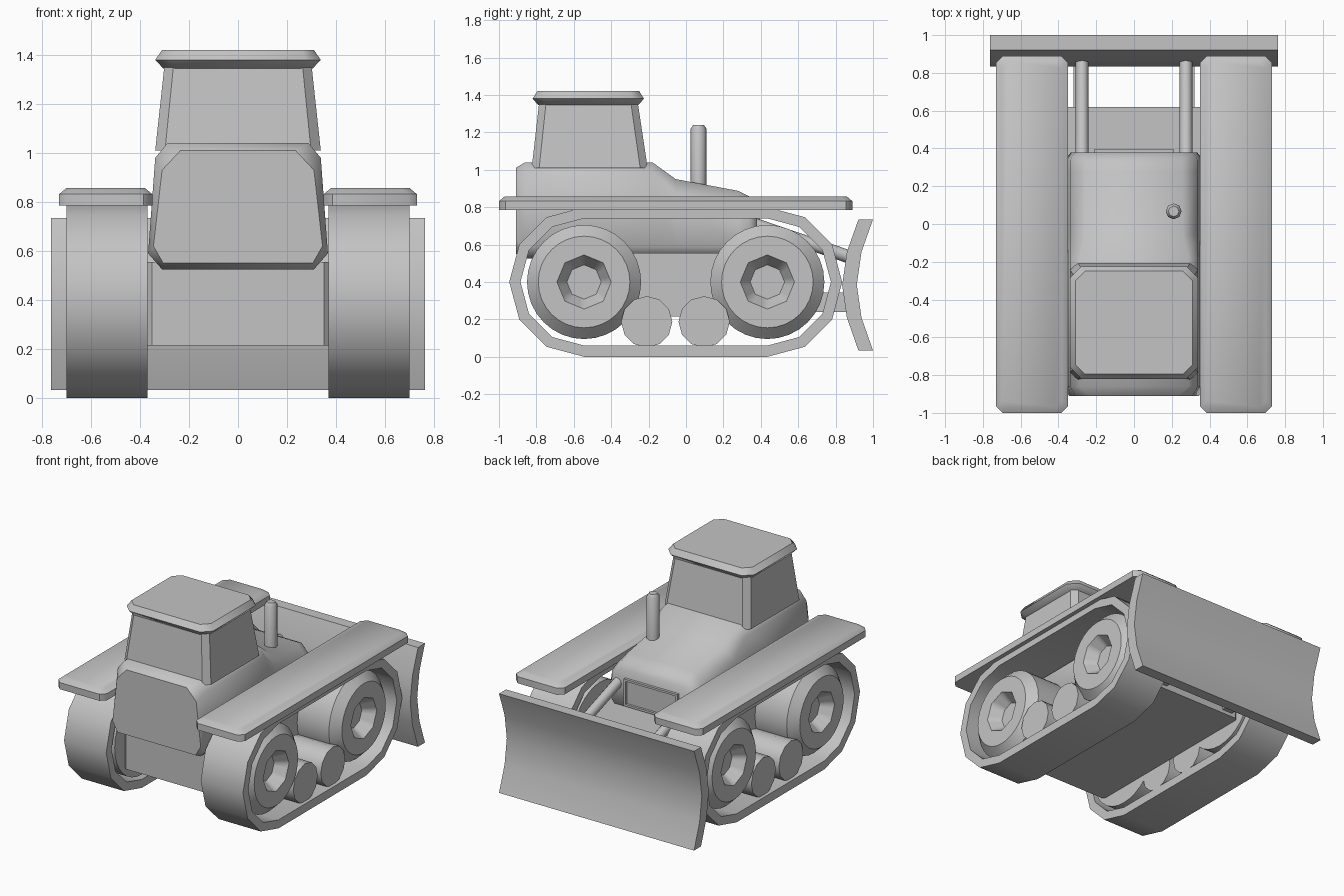
import bpy, bmesh, math

if "Cube" in bpy.data.objects:
    bpy.data.objects.remove(bpy.data.objects["Cube"])

mat = bpy.data.materials.new("plain_grey")
mat.diffuse_color = (0.55, 0.55, 0.55, 1)
mat.use_nodes = True
mat.node_tree.nodes["Principled BSDF"].inputs["Base Color"].default_value = mat.diffuse_color


def loft(name, rings, closed=False, angle=30, sharp_start=False):
    """Skin a list of equal-length point rings; cap the ends unless closed."""
    bm = bmesh.new()
    vs = [[bm.verts.new(p) for p in r] for r in rings]
    n = len(rings[0])
    pairs = list(zip(vs, vs[1:])) + ([(vs[-1], vs[0])] if closed else [])
    for a, b in pairs:
        for i in range(n):
            j = (i + 1) % n
            bm.faces.new((a[i], a[j], b[j], b[i]))
    if not closed:
        bm.faces.new(vs[0])
        bm.faces.new(vs[-1])
    bmesh.ops.recalc_face_normals(bm, faces=bm.faces)
    bm.verts.index_update()
    me = bpy.data.meshes.new(name)
    bm.to_mesh(me)
    bm.free()
    me.shade_smooth()
    me.set_sharp_from_angle(angle=math.radians(angle))
    if sharp_start:
        for e in me.edges:
            if max(e.vertices) < n:
                e.use_edge_sharp = True
    me.materials.append(mat)
    ob = bpy.data.objects.new(name, me)
    bpy.context.collection.objects.link(ob)
    return ob


def oct_rect(x0, x1, y0, y1, c, z):
    """Horizontal rectangle with cut corners."""
    return [(x0 + c, y0, z), (x1 - c, y0, z), (x1, y0 + c, z), (x1, y1 - c, z),
            (x1 - c, y1, z), (x0 + c, y1, z), (x0, y1 - c, z), (x0, y0 + c, z)]


def box(name, x0, x1, y0, y1, z0, z1):
    return loft(name, [[(x0, y0, z), (x1, y0, z), (x1, y1, z), (x0, y1, z)] for z in (z0, z1)])


def disc(x, cy, cz, r, n, octagon=False):
    """Ring of points in the side plane, round or octagonal."""
    pts = []
    for i in range(n):
        a = 2 * math.pi * i / n
        k = math.cos(math.pi / 8) / math.cos(a % (math.pi / 4) - math.pi / 8) if octagon else 1
        pts.append((x, cy + r * k * math.cos(a), cz + r * k * math.sin(a)))
    return pts


REAR, FORE, HUB_Z = -0.545, 0.435, 0.4


def track_ring(x, r):
    """Two half twelve-sided circles joined by straight runs."""
    pts = []
    for cy, start in ((FORE, -90), (REAR, 90)):
        for i in range(7):
            a = math.radians(start + 30 * i)
            pts.append((x, cy + r * math.cos(a), HUB_Z + r * math.sin(a)))
    return pts


# Running gear and fenders on both sides
for s, side in ((1, "right"), (-1, "left")):
    loft("track_" + side, [track_ring(s * 0.37, 0.4), track_ring(s * 0.70, 0.4),
                           track_ring(s * 0.70, 0.34), track_ring(s * 0.37, 0.34)],
         closed=True, angle=35)
    for cy, tag in ((REAR, "rear"), (FORE, "fore")):
        rings = [disc(s * x, cy, HUB_Z, r, 32)
                 for x, r in ((0.37, 0.305), (0.62, 0.305), (0.68, 0.245))]
        rings += [disc(s * x, cy, HUB_Z, r, 32, True)
                  for x, r in ((0.68, 0.145), (0.60, 0.092))]
        loft("wheel_%s_%s" % (tag, side), rings, angle=44)
    for i, cy in enumerate((-0.21, 0.097)):
        loft("roller_%d_%s" % (i, side),
             [disc(s * x, cy, 0.187, 0.137, 12) for x in (0.37, 0.675)], angle=35)

    # Fender plate with bevelled upper edge
    def fender(i, z):
        a, b = sorted((s * (0.35 + i), s * (0.73 - i)))
        return oct_rect(a, b, -1 + i, 0.89 - i, 0.035, z)
    loft("fender_" + side, [fender(0, 0.785), fender(0, 0.832), fender(0.03, 0.857)], angle=45)

    # Blade lift rod and lower push bracket
    loft("lift_rod_" + side,
         [[(s * 0.275 + 0.034 * math.cos(t * math.pi / 6), y,
            z + 0.037 * math.sin(t * math.pi / 6)) for t in range(12)]
          for y, z in ((0.33, 0.72), (0.87, 0.535))], angle=35)
    x0, x1 = sorted((s * 0.24, s * 0.32))
    box("push_arm_" + side, x0, x1, 0.58, 0.87, 0.24, 0.345)

# Chassis filling the space between the tracks, with cut corners
loft("chassis", [oct_rect(-0.372, 0.372, -0.75, 0.62, 0.02, z) for z in (0.215, 0.555)])


# Body and sloping hood: half outline mirrored across the middle
def section(y, half):
    right = [(x, y, z) for x, z in half]
    return right + [(-x, y, z) for x, y, z in reversed(right)]


def full(top, cx=0.05, cz=0.06):
    return [(0.338 - cx, top), (0.338, top - cz), (0.367, 0.59), (0.31, 0.525)]


loft("body", [section(-0.91, [(0.235, 1.01), (0.31, 0.93), (0.345, 0.62), (0.305, 0.55)]),
              section(-0.86, full(1.04)), section(-0.18, full(1.04)),
              section(-0.055, full(0.95, 0.08, 0.09)), section(0.28, full(0.887, 0.08, 0.09)),
              section(0.34, full(0.857, 0.08, 0.09)),
              section(0.378, [(0.25, 0.815), (0.315, 0.74), (0.335, 0.61), (0.29, 0.55)])],
     angle=58, sharp_start=True)


# Grille: raised frame around a recessed panel
def grille_ring(y, w, z0, z1):
    return [(-w, y, z0), (w, y, z0), (w, y, z1), (-w, y, z1)]


loft("grille", [grille_ring(0.36, 0.21, 0.565, 0.757), grille_ring(0.396, 0.21, 0.565, 0.757),
                grille_ring(0.396, 0.195, 0.58, 0.742), grille_ring(0.380, 0.195, 0.58, 0.742)])

# Cab with cut corner pillars, and its roof
loft("cab", [oct_rect(-0.338, 0.338, -0.825, -0.205, 0.04, 1.01),
             oct_rect(-0.30, 0.30, -0.785, -0.258, 0.037, 1.36)])
loft("cab_roof", [oct_rect(-0.305, 0.305, -0.79, -0.255, 0.05, 1.345),
                  oct_rect(-0.338, 0.338, -0.82, -0.225, 0.06, 1.38),
                  oct_rect(-0.31, 0.31, -0.795, -0.25, 0.05, 1.42)], angle=45)

# Exhaust stack
loft("exhaust", [[(0.21 + r * math.cos(t * math.pi / 4), 0.067 + r * math.sin(t * math.pi / 4), z)
                  for t in range(8)]
                 for r, z in ((0.042, 0.85), (0.042, 1.22), (0.028, 1.24))], angle=50)

# Curved dozer blade
curve = [(0.0, 0.735), (-0.062, 0.56), (-0.087, 0.385), (-0.062, 0.21), (0.0, 0.033)]
outline = [(1.0 + y, z) for y, z in curve] + [(0.922 + y, z) for y, z in reversed(curve)]
loft("blade", [[(x, y, z) for y, z in outline] for x in (-0.763, 0.763)], angle=35)
